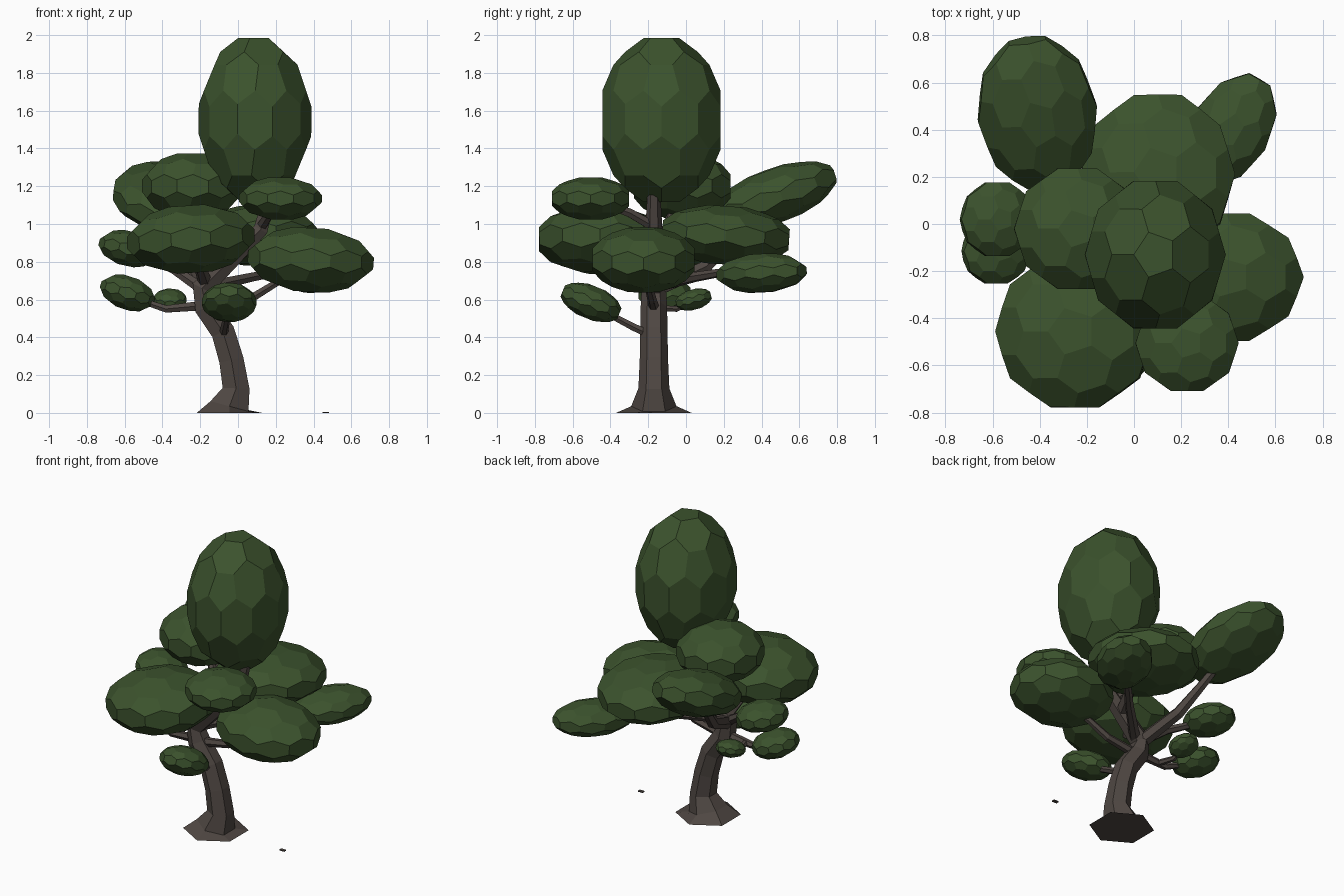
import bpy, bmesh, math
from mathutils import Vector, Matrix, Euler

if "Cube" in bpy.data.objects:
    bpy.data.objects.remove(bpy.data.objects["Cube"])


def material(name, rgb):
    m = bpy.data.materials.new(name)
    m.diffuse_color = (*rgb, 1)
    m.use_nodes = True
    m.node_tree.nodes["Principled BSDF"].inputs["Base Color"].default_value = m.diffuse_color
    return m


LEAF = material("leaf green", (0.044, 0.085, 0.026))
BARK = material("bark brown", (0.078, 0.063, 0.055))


def finish(name, bm, mat):
    bmesh.ops.recalc_face_normals(bm, faces=bm.faces[:])
    me = bpy.data.meshes.new(name)
    bm.to_mesh(me)
    bm.free()
    me.materials.append(mat)
    ob = bpy.data.objects.new(name, me)
    bpy.context.collection.objects.link(ob)
    return ob


def foliage(name, centre, radii, tilt=(0, 0, 0)):
    """Faceted ball of pentagons and hexagons, stretched and tilted."""
    src = bmesh.new()
    bmesh.ops.create_icosphere(src, subdivisions=2, radius=1)
    points = [f.calc_center_median().normalized() * 1.01 for f in src.faces]
    src.free()
    bm = bmesh.new()
    for p in points:
        bm.verts.new(p)
    bmesh.ops.convex_hull(bm, input=bm.verts[:])
    bmesh.ops.dissolve_limit(bm, angle_limit=math.radians(6),
                             verts=bm.verts[:], edges=bm.edges[:])
    rot = Euler([math.radians(a) for a in tilt]).to_matrix().to_4x4()
    bm.transform(Matrix.Translation(centre) @ rot @ Matrix.Diagonal((*radii, 1)))
    return finish(name, bm, LEAF)


def limb(name, path, sides=6):
    """Faceted tube through (x, y, z, radius) points."""
    pts = [Vector(p[:3]) for p in path]
    main = (pts[-1] - pts[0]).normalized()
    ref = Vector((1, 0, 0)) if abs(main.y) > 0.75 else Vector((0, 1, 0))
    bm = bmesh.new()
    rings = []
    for i, p in enumerate(pts):
        t = (pts[min(i + 1, len(pts) - 1)] - pts[max(i - 1, 0)]).normalized()
        if p.z == 0:
            t = Vector((0, 0, 1))          # flat foot on the ground
        u = (ref - t * ref.dot(t)).normalized()
        v = t.cross(u)
        rings.append([bm.verts.new(p + path[i][3] * (
            u * math.cos(math.tau * k / sides) + v * math.sin(math.tau * k / sides)))
            for k in range(sides)])
    for a, b in zip(rings, rings[1:]):
        for k in range(sides):
            j = (k + 1) % sides
            bm.faces.new((a[k], a[j], b[j], b[k]))
    bm.faces.new(rings[0])
    bm.faces.new(rings[-1])
    return finish(name, bm, BARK)


# Foliage clumps
foliage("crown_foliage", (0.09, -0.13, 1.55), (0.30, 0.33, 0.45))
foliage("front_left_foliage", (-0.25, -0.455, 0.92), (0.34, 0.34, 0.185), (0, -4, 0))
foliage("right_foliage", (0.385, -0.225, 0.81), (0.335, 0.285, 0.175), (0, 3, 0))
foliage("front_upper_foliage", (0.225, -0.505, 1.135), (0.22, 0.215, 0.115))
foliage("back_left_foliage", (-0.41, 0.47, 1.15), (0.255, 0.35, 0.145), (20, 0, 8))
foliage("middle_left_foliage", (-0.24, -0.02, 1.2), (0.27, 0.27, 0.18))
foliage("back_foliage", (0.10, 0.21, 0.94), (0.33, 0.355, 0.16), (-4, 0, 0))
foliage("back_right_foliage", (0.41, 0.40, 0.74), (0.17, 0.26, 0.105), (3, 0, -30))
foliage("left_upper_foliage", (-0.58, 0.02, 0.87), (0.16, 0.165, 0.095), (0, 12, 0))
foliage("left_lower_foliage", (-0.585, -0.115, 0.635), (0.15, 0.145, 0.09), (0, 18, 0))
foliage("left_tuft", (-0.36, 0.04, 0.6), (0.088, 0.10, 0.055), (15, 0, 0))
foliage("front_lower_foliage", (-0.047, -0.503, 0.585), (0.145, 0.17, 0.09), (-22, 0, 0))

# Trunk with flared foot
limb("trunk", [(-0.045, -0.17, 0, 0.2), (-0.045, -0.17, 0.035, 0.2 * 0.6),
               (-0.01, -0.17, 0.13, 0.082), (-0.035, -0.17, 0.28, 0.075),
               (-0.08, -0.17, 0.43, 0.072), (-0.17, -0.17, 0.56, 0.07),
               (-0.19, -0.17, 0.66, 0.065), (-0.04, -0.17, 0.81, 0.055),
               (0.12, -0.17, 0.97, 0.045), (0.17, -0.17, 1.16, 0.035)])

# Branches reaching into the clumps
limb("front_lower_branch", [(-0.08, -0.16, 0.40, 0.025), (-0.07, -0.28, 0.455, 0.022),
                            (-0.05, -0.46, 0.55, 0.018)])
limb("left_lower_branch", [(-0.17, -0.17, 0.57, 0.03), (-0.38, -0.16, 0.55, 0.022),
                           (-0.56, -0.12, 0.61, 0.016)])
limb("tuft_branch", [(-0.33, -0.16, 0.555, 0.02), (-0.36, -0.05, 0.55, 0.017),
                     (-0.36, 0.03, 0.59, 0.012)])
limb("left_upper_branch", [(-0.18, -0.17, 0.65, 0.035), (-0.34, -0.1, 0.76, 0.027),
                           (-0.57, 0.01, 0.86, 0.018)])
limb("back_left_branch", [(-0.19, -0.17, 0.65, 0.045), (-0.27, 0.10, 0.77, 0.038),
                          (-0.33, 0.25, 0.92, 0.03), (-0.40, 0.43, 1.11, 0.022)])
limb("front_left_branch", [(-0.17, -0.17, 0.68, 0.04), (-0.2, -0.3, 0.77, 0.032),
                           (-0.25, -0.44, 0.88, 0.025)])
limb("right_branch", [(-0.15, -0.17, 0.56, 0.03), (0.06, -0.18, 0.60, 0.025),
                      (0.32, -0.22, 0.76, 0.018)])
limb("back_right_branch", [(-0.15, -0.17, 0.67, 0.035), (0.08, 0.05, 0.72, 0.027),
                           (0.36, 0.35, 0.77, 0.018)])
limb("back_branch", [(-0.04, -0.17, 0.8, 0.04), (0.03, 0.0, 0.86, 0.034),
                     (0.09, 0.16, 0.93, 0.025)])
limb("middle_left_branch", [(0.02, -0.17, 0.87, 0.035), (-0.1, -0.1, 0.98, 0.028),
                            (-0.2, -0.05, 1.13, 0.02)])
limb("front_upper_branch", [(0.12, -0.16, 0.98, 0.03), (0.17, -0.3, 1.06, 0.026),
                            (0.21, -0.47, 1.12, 0.02)])

# Loose bark chip on the ground
chip = bmesh.new()
bmesh.ops.create_cube(chip, size=1, matrix=Matrix.Translation((0.465, -0.19, 0.003))
                      @ Matrix.Diagonal((0.036, 0.022, 0.006, 1)))
finish("bark_chip", chip, BARK)
